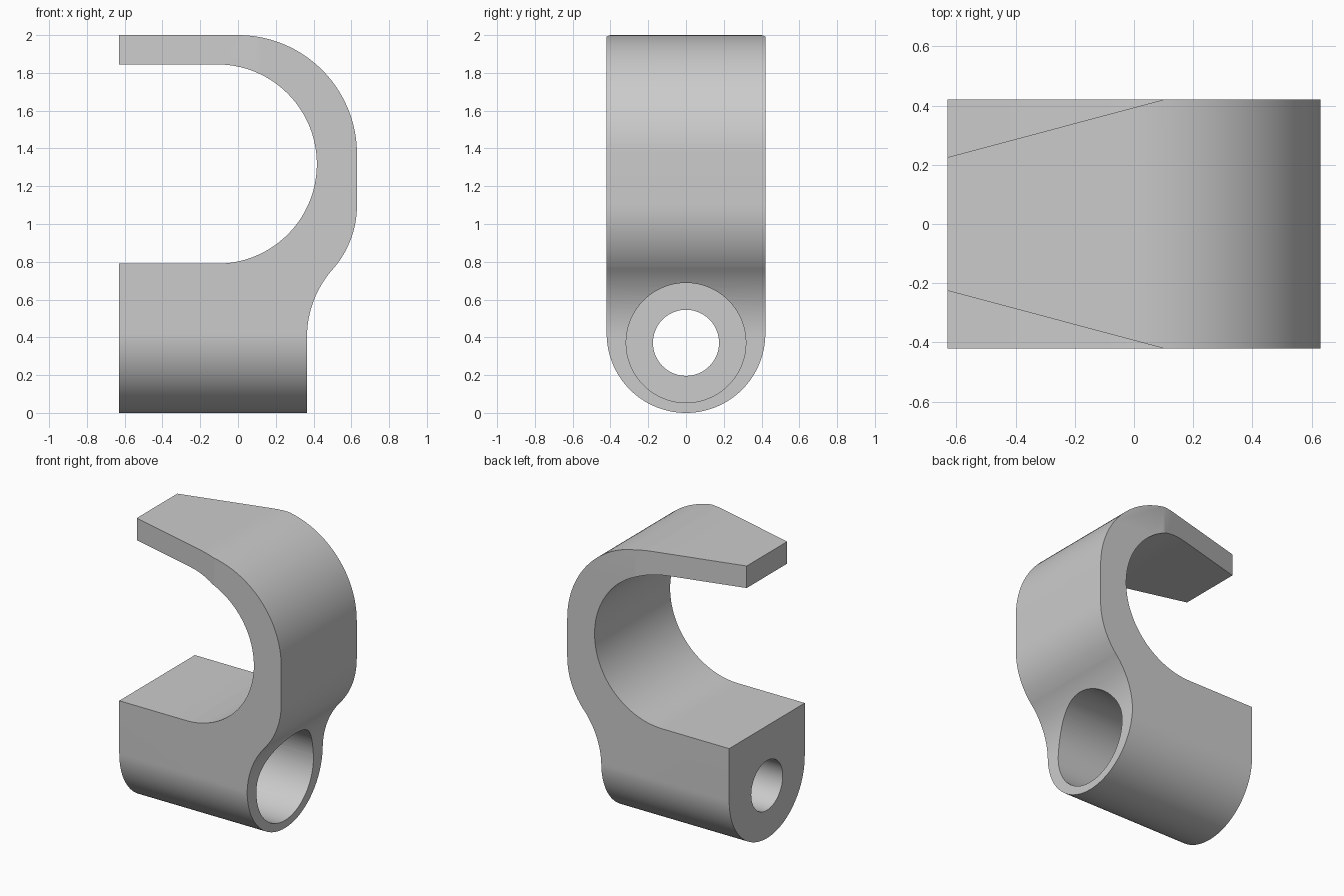
import bpy, bmesh
from math import sin, cos, radians, atan2, degrees
from mathutils import Vector

if "Cube" in bpy.data.objects:
    bpy.data.objects.remove(bpy.data.objects["Cube"])


def arc(cx, cy, r, a0, a1, n=24):
    """Points along a circular arc, angles in degrees."""
    return [(cx + r * cos(radians(a0 + (a1 - a0) * i / n)),
             cy + r * sin(radians(a0 + (a1 - a0) * i / n))) for i in range(n + 1)]


def prism(name, points, axis, lo, hi):
    """Extrude a 2D outline along an axis from lo to hi."""
    place = {'x': lambda p, d: (d, p[0], p[1]),
             'y': lambda p, d: (p[0], d, p[1]),
             'z': lambda p, d: (p[0], p[1], d)}[axis]
    bm = bmesh.new()
    face = bm.faces.new([bm.verts.new(place(p, lo)) for p in points])
    new = bmesh.ops.extrude_face_region(bm, geom=[face])['geom']
    shift = Vector(place((0, 0), hi - lo))
    bmesh.ops.translate(bm, verts=[v for v in new if isinstance(v, bmesh.types.BMVert)], vec=shift)
    bmesh.ops.recalc_face_normals(bm, faces=bm.faces[:])
    mesh = bpy.data.meshes.new(name)
    bm.to_mesh(mesh)
    bm.free()
    obj = bpy.data.objects.new(name, mesh)
    bpy.context.collection.objects.link(obj)
    return obj


def cut(obj, tool, operation='DIFFERENCE'):
    """Apply a boolean and discard its tool."""
    mod = obj.modifiers.new("cut", 'BOOLEAN')
    mod.operation, mod.solver, mod.object = operation, 'EXACT', tool
    bpy.context.view_layer.objects.active = obj
    bpy.ops.object.modifier_apply(modifier=mod.name)
    bpy.data.objects.remove(tool)


# Side profile: block, curved neck and hook
neck = degrees(atan2(0.37, -0.399))
profile = [(-0.63, -0.1), (0.365, -0.1)]
profile += arc(0.909, 0.4, 0.544, 180, neck, 16)
profile += arc(0.116, 1.1, 0.514, neck - 180, 0, 16)[1:]
profile += arc(0, 1.37, 0.63, 0, 90, 32)
profile += [(-0.63, 2.0), (-0.63, 1.845)]
profile += arc(-0.11, 1.3175, 0.5275, 90, -90, 56)
profile += [(-0.63, 0.79)]
clip = prism("hook_clip", profile, 'y', -0.6, 0.6)

# Round underside and overall width
outline = arc(0, 0.42, 0.42, 180, 360, 64) + [(0.42, 3), (-0.42, 3)]
cut(clip, prism("width_outline", outline, 'x', -1, 1), 'INTERSECT')

# Tapered hook tip
for s in (-1, 1):
    a, b = (-0.63, 0.225), (0.10, 0.42)
    k = (b[1] - a[1]) / (b[0] - a[0])
    line = [(x, s * (a[1] + k * (x - a[0]))) for x in (-0.9, 0.3)]
    cut(clip, prism("tip_cutter", line + [(0.3, s), (-0.9, s)], 'z', 1.3, 2.5))

# Wide bore from the right, narrow through hole to the left
cut(clip, prism("wide_bore", arc(0, 0.371, 0.317, 0, 360, 64)[:-1], 'x', -0.33, 1))
cut(clip, prism("through_hole", arc(0, 0.371, 0.175, 0, 360, 48)[:-1], 'x', -1, 0.1))

# Plain grey, smooth curves with sharp edges
grey = bpy.data.materials.new("plain grey")
grey.diffuse_color = (0.6, 0.6, 0.6, 1)
grey.use_nodes = True
grey.node_tree.nodes["Principled BSDF"].inputs["Base Color"].default_value = grey.diffuse_color
clip.data.materials.clear()
clip.data.materials.append(grey)
for p in clip.data.polygons:
    p.material_index = 0
bpy.ops.object.select_all(action='DESELECT')
clip.select_set(True)
bpy.context.view_layer.objects.active = clip
bpy.ops.object.shade_smooth_by_angle(angle=radians(30))
